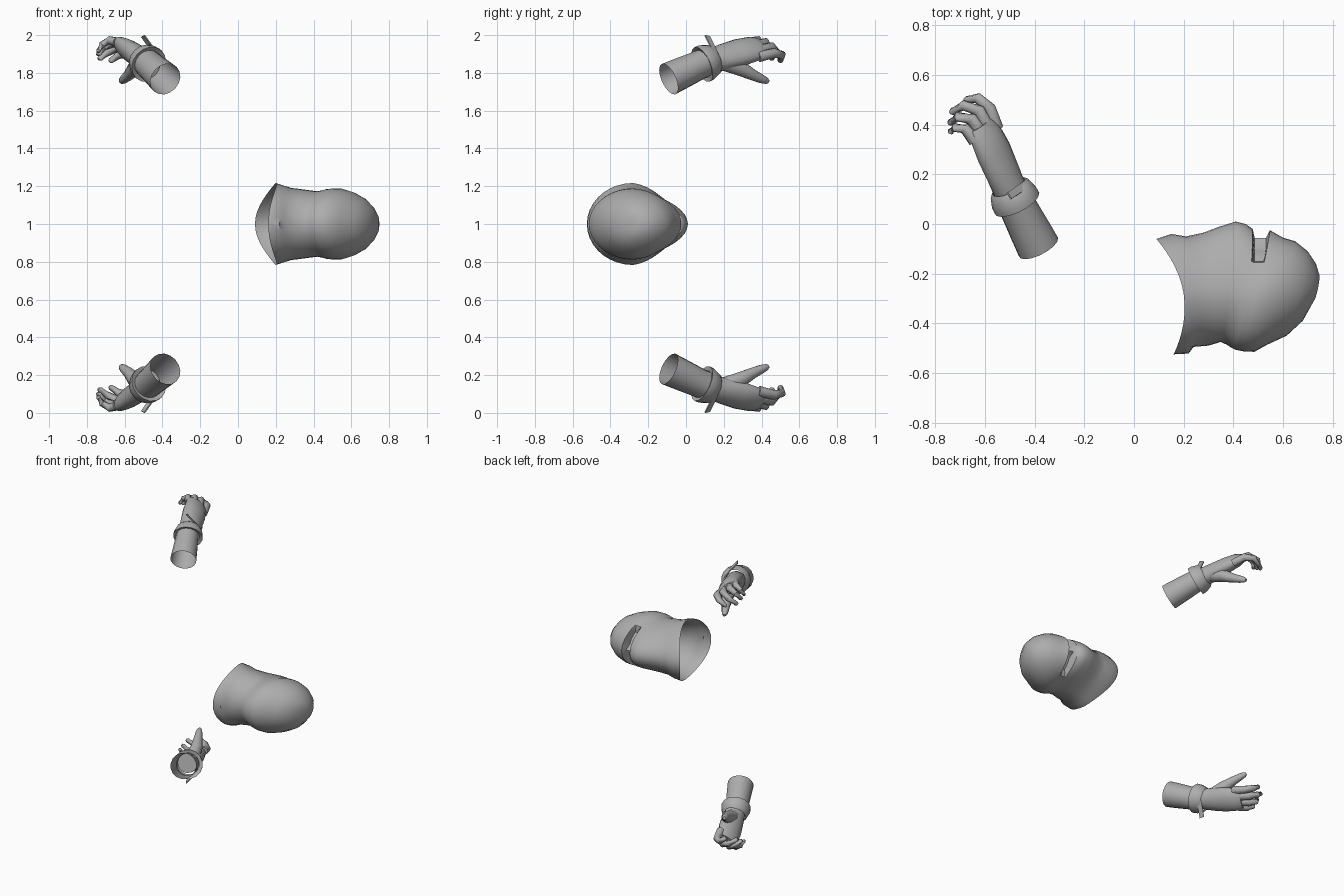
import bpy, bmesh, math
from mathutils import Vector

if "Cube" in bpy.data.objects:
    bpy.data.objects.remove(bpy.data.objects["Cube"])

grey = bpy.data.materials.new("plain grey")
grey.diffuse_color = (0.42, 0.42, 0.42, 1)
grey.use_nodes = True
grey.node_tree.nodes["Principled BSDF"].inputs["Base Color"].default_value = grey.diffuse_color


def finish(name, bm, mirrored, angle=40):
    """Turn a bmesh into a smooth object; mirrored parts repeat below z = 1."""
    bmesh.ops.recalc_face_normals(bm, faces=bm.faces)
    mesh = bpy.data.meshes.new(name)
    bm.to_mesh(mesh)
    bm.free()
    ob = bpy.data.objects.new(name, mesh)
    bpy.context.collection.objects.link(ob)
    mesh.materials.append(grey)
    if mirrored:
        ob.location.z = 1
        for v in mesh.vertices:
            v.co.z -= 1
        mod = ob.modifiers.new("Mirror", 'MIRROR')
        mod.use_axis = (False, False, True)
        mod.use_mirror_merge = False
    bpy.ops.object.select_all(action='DESELECT')
    ob.select_set(True)
    bpy.context.view_layer.objects.active = ob
    bpy.ops.object.shade_smooth_by_angle(angle=math.radians(angle))
    return ob


def skin(bm, rings, cap_start=False, cap_end=False):
    """Bridge successive rings of points with quads."""
    loops = [[bm.verts.new(p) for p in ring] for ring in rings]
    n = len(loops[0])
    for a, b in zip(loops, loops[1:]):
        for i in range(n):
            j = (i + 1) % n
            bm.faces.new((a[i], a[j], b[j], b[i]))
    if cap_start:
        bm.faces.new(loops[0][::-1])
    if cap_end:
        bm.faces.new(loops[-1])


def ellipse(c, u, v, n):
    c = Vector(c)
    return [c + u * math.cos(t) + v * math.sin(t)
            for t in (2 * math.pi * i / n for i in range(n))]


def frame(d):
    """Two directions square to d."""
    d = Vector(d).normalized()
    u = d.cross(Vector((0.6, 0.1, 0.75))).normalized()
    return d, u, u.cross(d)


def finger(name, pts, radii, n=10):
    """Tapered bent tube with a rounded tip."""
    pts = [Vector(p) for p in pts]
    rings = []
    for i, (p, r) in enumerate(zip(pts, radii)):
        d, u, v = frame(pts[min(i + 1, len(pts) - 1)] - pts[max(i - 1, 0)])
        rings.append(ellipse(p, u * r, v * r, n))
    d, u, v = frame(pts[-1] - pts[-2])
    r = radii[-1]
    rings.append(ellipse(pts[-1] + d * r * 0.75, u * r * 0.55, v * r * 0.55, n))
    bm = bmesh.new()
    skin(bm, rings, True, True)
    finish(name, bm, True, 60)


# Forearm: open sleeve tapering into the cuff
d, u, v = frame((-0.095, 0.185, 0.085))
arm_start = Vector((-0.385, -0.092, 1.767))
bm = bmesh.new()
skin(bm, [ellipse(arm_start + d * s, u * r, v * r, 16)
          for s, r in ((0, 0.088), (0.08, 0.084), (0.16, 0.079), (0.25, 0.074))])
finish("forearm", bm, True)

# Cuff: flared band around the wrist, folded inwards at both ends
cuff_start = Vector((-0.472, 0.085, 1.845))
bm = bmesh.new()
skin(bm, [ellipse(cuff_start + d * s, u * r, v * r, 16)
          for s, r in ((0.01, 0.076), (0, 0.100), (0.025, 0.099),
                       (0.065, 0.086), (0.08, 0.072))])
finish("cuff", bm, True)

# Strap end: thin plate standing off the cuff
a, b = Vector((-0.503, 0.113, 1.995)), Vector((-0.438, 0.157, 1.905))
w = Vector((0.008, -0.013, 0.004))
t = w.cross(b - a).normalized() * 0.004
bm = bmesh.new()
skin(bm, [[p + w + t, p - w + t, p - w - t, p + w - t] for p in (a, b)], True, True)
finish("strap_end", bm, True)

# Palm: flattened loft from wrist to knuckles
across = Vector((0.6, 0.45, -0.65)).normalized()
back = across.cross(Vector((-0.42, 0.88, 0.22))).normalized()
palm = [((-0.475, 0.085, 1.837), 0.068, 0.068), ((-0.505, 0.15, 1.868), 0.072, 0.064),
        ((-0.530, 0.21, 1.887), 0.080, 0.058), ((-0.565, 0.29, 1.910), 0.086, 0.054),
        ((-0.600, 0.365, 1.930), 0.080, 0.044), ((-0.617, 0.40, 1.937), 0.068, 0.028)]
bm = bmesh.new()
skin(bm, [ellipse(c, across * p, back * q, 16) for c, p, q in palm], True, True)
finish("palm", bm, True, 50)

# Fingers curling towards the palm
finger("index_finger", [(-0.555, 0.385, 1.885), (-0.582, 0.465, 1.905),
                        (-0.63, 0.507, 1.895), (-0.672, 0.50, 1.866)],
       (0.029, 0.026, 0.022, 0.016))
finger("middle_finger", [(-0.585, 0.375, 1.915), (-0.625, 0.455, 1.937),
                         (-0.685, 0.478, 1.912), (-0.73, 0.453, 1.878)],
       (0.029, 0.026, 0.022, 0.016))
finger("ring_finger", [(-0.615, 0.36, 1.94), (-0.655, 0.422, 1.96),
                       (-0.71, 0.432, 1.937), (-0.738, 0.41, 1.902)],
       (0.028, 0.025, 0.020, 0.015))
finger("little_finger", [(-0.642, 0.335, 1.962), (-0.68, 0.382, 1.973),
                         (-0.72, 0.388, 1.95), (-0.738, 0.373, 1.918)],
       (0.026, 0.022, 0.018, 0.013))
finger("thumb", [(-0.52, 0.20, 1.86), (-0.545, 0.29, 1.823), (-0.578, 0.355, 1.788),
                 (-0.602, 0.40, 1.768), (-0.615, 0.425, 1.758)],
       (0.050, 0.042, 0.030, 0.024, 0.018))

# Hooded head lying along x, face towards +y, open at the neck.
# Each row: front x, front y, side x, back x, back y, half height, eye slit depth
rows = [(0.09, -0.06, 0.20, 0.16, -0.525, 0.217, 0),
        (0.15, -0.04, 0.24, 0.22, -0.522, 0.204, 0),
        (0.21, -0.05, 0.28, 0.24, -0.495, 0.191, 0),
        (0.28, -0.035, 0.33, 0.30, -0.490, 0.185, 0),
        (0.34, -0.012, 0.38, 0.35, -0.475, 0.178, 0),
        (0.41, 0.010, 0.42, 0.375, -0.487, 0.173, 0),
        (0.45, 0.000, 0.445, 0.395, -0.500, 0.178, 0),
        (0.478, -0.02, 0.46, 0.405, -0.505, 0.182, 0),
        (0.486, -0.03, 0.466, 0.41, -0.507, 0.184, 0.065),
        (0.532, -0.03, 0.492, 0.43, -0.511, 0.187, 0.065),
        (0.548, -0.025, 0.50, 0.44, -0.513, 0.189, 0),
        (0.60, -0.055, 0.55, 0.485, -0.515, 0.187, 0),
        (0.65, -0.07, 0.61, 0.535, -0.487, 0.168, 0),
        (0.70, -0.11, 0.67, 0.615, -0.450, 0.135, 0),
        (0.733, -0.16, 0.715, 0.68, -0.390, 0.088, 0),
        (0.748, -0.21, 0.742, 0.73, -0.300, 0.040, 0)]
N, MID = 36, -0.28
rings = []
for xf, yf, xs, xb, yb, h, slit in rows:
    ring = []
    for i in range(N):
        ang = 2 * math.pi * i / N
        c, s = math.cos(ang), math.sin(ang)
        mean = (xf + xb) / 2
        x = mean + (xf - xb) / 2 * c + (xs - mean) * s * s
        mid = MID if yb < -0.35 else (yf + yb) / 2
        y = mid + ((yf - mid) if c > 0 else (mid - yb)) * c
        z = h * s * (1 - 0.15 * max(c, 0) * (1 if xf < 0.56 else 0.3))
        # slit fades out at the temples and is shallower over the nose bridge
        off = min(ang, 2 * math.pi - ang)
        depth = slit * max(0, min(1, (math.radians(58) - off) / 0.3))
        if off < 0.1:
            depth *= 0.4
        ring.append(Vector((x, y - depth, 1 + z * (1 - depth * 1.2))))
    rings.append(ring)
bm = bmesh.new()
skin(bm, rings, False, True)
finish("hooded_head", bm, False, 50)
